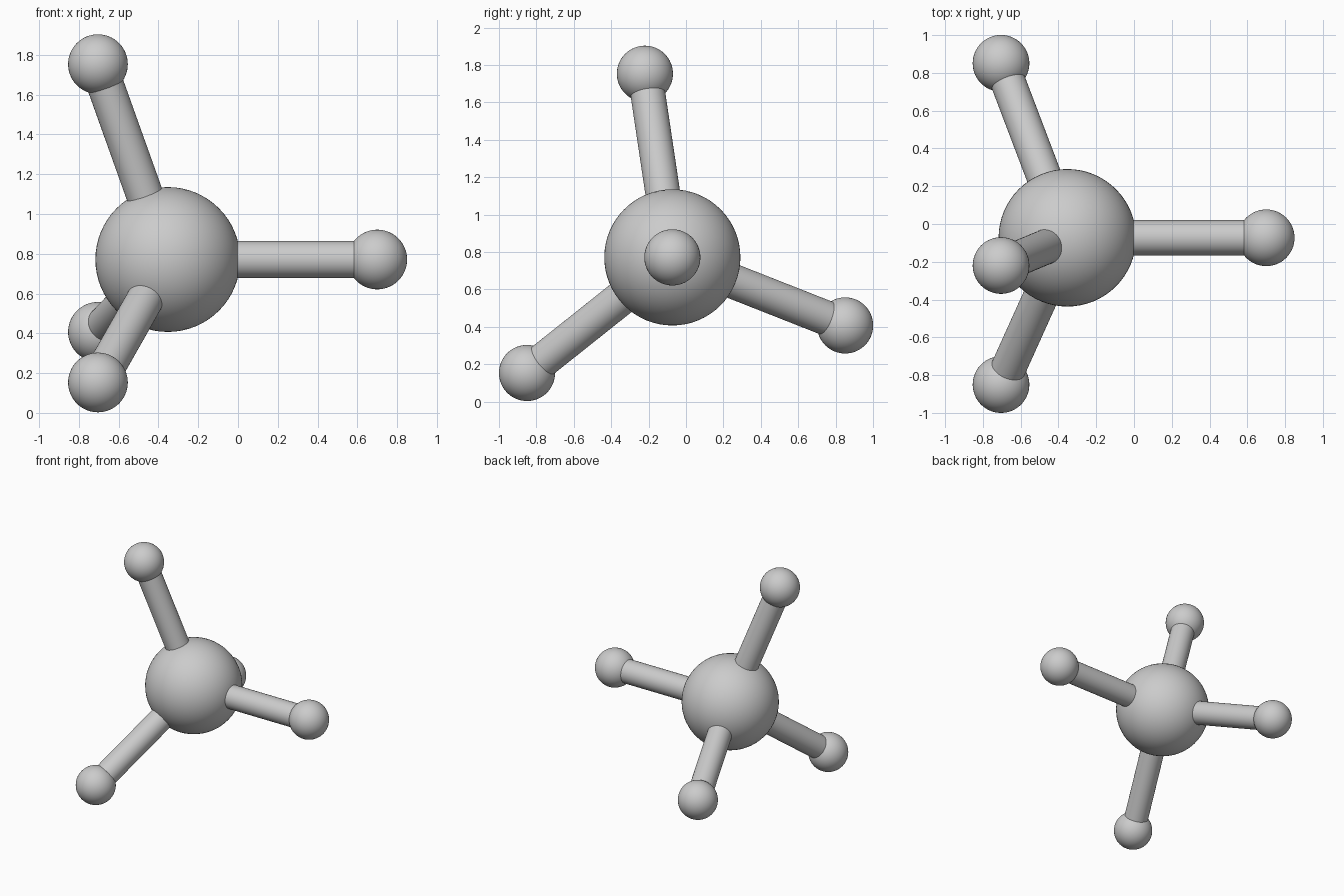
import bpy
from math import sin, cos, radians, sqrt
from mathutils import Vector

if "Cube" in bpy.data.objects:
    bpy.data.objects.remove(bpy.data.objects["Cube"])

CENTRE = Vector((-0.353, -0.073, 0.771))
BOND_LENGTH = 1.053


def ball(name, position, radius):
    bpy.ops.mesh.primitive_uv_sphere_add(segments=64, ring_count=32,
                                         radius=radius, location=position)
    bpy.context.object.name = name
    bpy.ops.object.shade_smooth()


def rod(name, start, end, radius):
    axis = end - start
    bpy.ops.mesh.primitive_cylinder_add(vertices=48, radius=radius, depth=axis.length,
                                        location=(start + end) / 2)
    obj = bpy.context.object
    obj.name = name
    obj.rotation_euler = axis.to_track_quat('Z', 'Y').to_euler()
    bpy.ops.object.shade_smooth_by_angle(angle=radians(40))


# Tetrahedral directions: one along +x, three spread evenly around it
directions = [Vector((1, 0, 0))]
for turn in (98.5, 218.5, 338.5):
    a = radians(turn)
    spread = sqrt(8) / 3
    directions.append(Vector((-1 / 3, spread * cos(a), spread * sin(a))))

# Large central ball
ball("central_atom", CENTRE, 0.364)

# Four outer balls with their connecting rods
for i, d in enumerate(directions, 1):
    tip = CENTRE + d * BOND_LENGTH
    ball(f"outer_atom_{i}", tip, 0.15)
    rod(f"bond_{i}", CENTRE, tip, 0.093)
